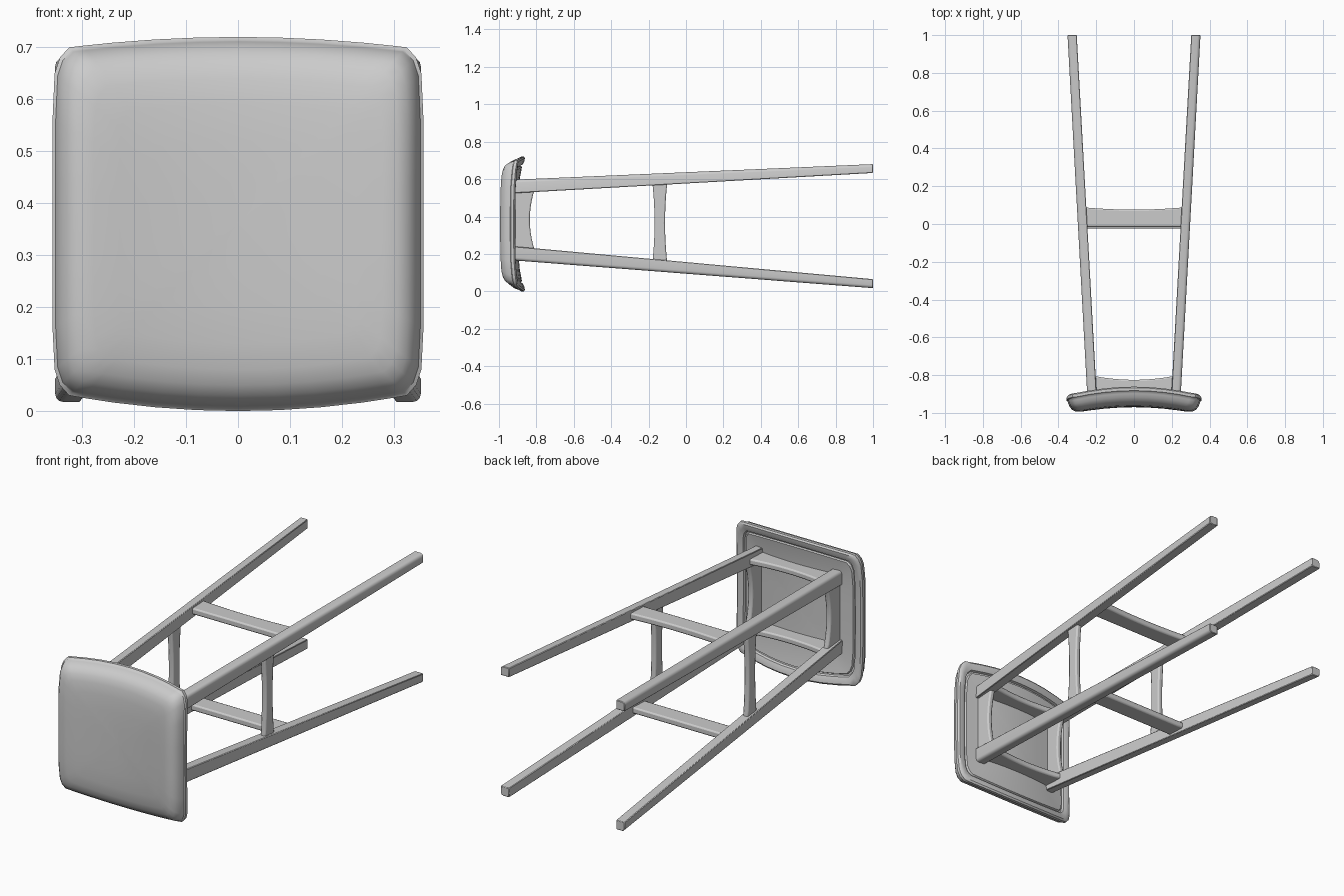
import bpy, bmesh, math

if "Cube" in bpy.data.objects:
    bpy.data.objects.remove(bpy.data.objects["Cube"])

grey = bpy.data.materials.new("soft_grey")
grey.use_nodes = True
colour = (0.6, 0.6, 0.6, 1)
grey.diffuse_color = colour
grey.node_tree.nodes["Principled BSDF"].inputs["Base Color"].default_value = colour
MID = 0.36   # height of the seat centre


def finish(name, bm, angle):
    bmesh.ops.recalc_face_normals(bm, faces=bm.faces)
    mesh = bpy.data.meshes.new(name)
    bm.to_mesh(mesh)
    bm.free()
    ob = bpy.data.objects.new(name, mesh)
    bpy.context.collection.objects.link(ob)
    mesh.materials.append(grey)
    bpy.ops.object.select_all(action='DESELECT')
    ob.select_set(True)
    bpy.context.view_layer.objects.active = ob
    bpy.ops.object.shade_smooth_by_angle(angle=math.radians(angle))
    return ob


def loft(bm, rings, caps=True):
    rows = [[bm.verts.new(p) for p in ring] for ring in rings]
    n = len(rows[0])
    for a, b in zip(rows, rows[1:]):
        for i in range(n):
            j = (i + 1) % n
            bm.faces.new((a[i], a[j], b[j], b[i]))
    if caps:
        bm.faces.new(rows[0])
        bm.faces.new(rows[-1])
    return rows


# Seat outline: bowed top and bottom edges, straight sides, clipped corners
def outline_quarter(drop):
    pts = [(x, MID - drop * (x / 0.325) ** 2) for x in (0, 0.08, 0.16, 0.24, 0.3, 0.325)]
    corner = pts[-1][1]
    return pts + [(0.343, corner - 0.02), (0.353, corner - 0.05), (0.357, 0.2), (0.357, 0.08)]


upper, lower = outline_quarter(0.02), outline_quarter(0.03)
outline = upper + [(x, -z) for x, z in reversed(lower)]
outline += [(-x, -z) for x, z in lower[1:]] + [(-x, z) for x, z in reversed(upper[1:])]


def seat_ring(inset, y):
    s = 1 - inset / MID
    ring = []
    for x, z in outline:
        x, z = x * s, z * s
        dish = 0.03 * max(0, 1 - (x / 0.31) ** 2)
        fall = 0.025 * abs(z / MID) ** 4
        ring.append((x, y + dish + fall, z + MID))
    return ring


# Dished cushion with a piped edge and a recessed underside panel
profile = [(0.355, -1), (0.28, -1), (0.2, -1), (0.13, -1), (0.08, -0.999), (0.05, -0.994),
           (0.03, -0.984), (0.016, -0.968), (0.009, -0.95), (0.006, -0.94),
           (0, -0.937), (0, -0.922), (0.008, -0.914), (0.025, -0.913), (0.04, -0.917),
           (0.044, -0.928), (0.05, -0.928), (0.054, -0.92), (0.13, -0.925),
           (0.22, -0.925), (0.3, -0.925), (0.355, -0.925)]
bm = bmesh.new()
loft(bm, [seat_ring(d, y) for d, y in profile])
finish("seat_cushion", bm, 40)


# Tapered legs with softened edges, splayed towards the feet
def leg(name, side, z_top, z_foot):
    def section(y, x0, x1, zs):
        return [(side * x, y, z) for x, z in ((x0, zs[0]), (x1, zs[0]), (x1, zs[1]), (x0, zs[1]))]
    bm = bmesh.new()
    loft(bm, [section(-0.915, 0.197, 0.247, z_top), section(1, 0.303, 0.352, z_foot)])
    outer = max if z_foot[1] > MID else min
    z_outer = outer(z_foot)
    for e in list(bm.edges):
        a, b = e.verts
        if abs(a.co.y - b.co.y) > 1:
            foot = a if a.co.y > 0 else b
            e.smooth = abs(foot.co.z - z_outer) < 0.001 and abs(foot.co.x) > 0.34
    corner = [e for e in bm.edges if abs(e.verts[0].co.y - e.verts[1].co.y) > 1 and e.smooth]
    bmesh.ops.bevel(bm, geom=corner, offset=0.016, segments=3, profile=0.5, affect='EDGES')
    for e in bm.edges:
        e.smooth = True
    ob = finish(name, bm, 35)
    mod = ob.modifiers.new("soft_edges", 'BEVEL')
    mod.width = 0.003


for side, word in ((1, "left"), (-1, "right")):
    leg(word + "_upper_leg", side, (0.525, 0.597), (0.633, 0.68))
    leg(word + "_lower_leg", side, (0.165, 0.24), (0.017, 0.065))


# Rails with hollowed edges, running along x or z between the legs
def rail(name, axis, centre, half, thick, y0, y1, hollow0, hollow1):
    bm = bmesh.new()
    rings = []
    for i in range(13):
        t = i / 6 - 1
        h = 1 - t * t
        a, b = y0 + hollow0 * h, y1 - hollow1 * h
        section = [(thick[0], a), (thick[1], a), (thick[1], b), (thick[0], b)]
        if axis == 'X':
            rings.append([(centre + half * t, y, w) for w, y in section])
        else:
            rings.append([(w, y, centre + half * t) for w, y in section])
    loft(bm, rings)
    ob = finish(name, bm, 35)
    mod = ob.modifiers.new("soft_edges", 'BEVEL')
    mod.width = 0.007
    mod.segments = 2
    mod.limit_method = 'ANGLE'


# Aprons under the seat
rail("upper_apron", 'X', 0, 0.21, (0.545, 0.575), -0.92, -0.805, 0, 0.02)
rail("lower_apron", 'X', 0, 0.21, (0.19, 0.22), -0.92, -0.805, 0, 0.02)
for side, word in ((1, "left"), (-1, "right")):
    edges = sorted((side * 0.208, side * 0.235))
    rail(word + "_apron", 'Z', 0.383, 0.16, edges, -0.92, -0.81, 0, 0.025)
    edges = sorted((side * 0.25, side * 0.278))
    rail(word + "_stretcher", 'Z', 0.366, 0.215, edges, -0.18, -0.1, 0.012, 0.012)

# Footrest stretchers
rail("upper_stretcher", 'X', 0, 0.265, (0.594, 0.626), -0.015, 0.088, 0, 0.012)
rail("lower_stretcher", 'X', 0, 0.265, (0.106, 0.138), -0.025, 0.07, 0, 0)
